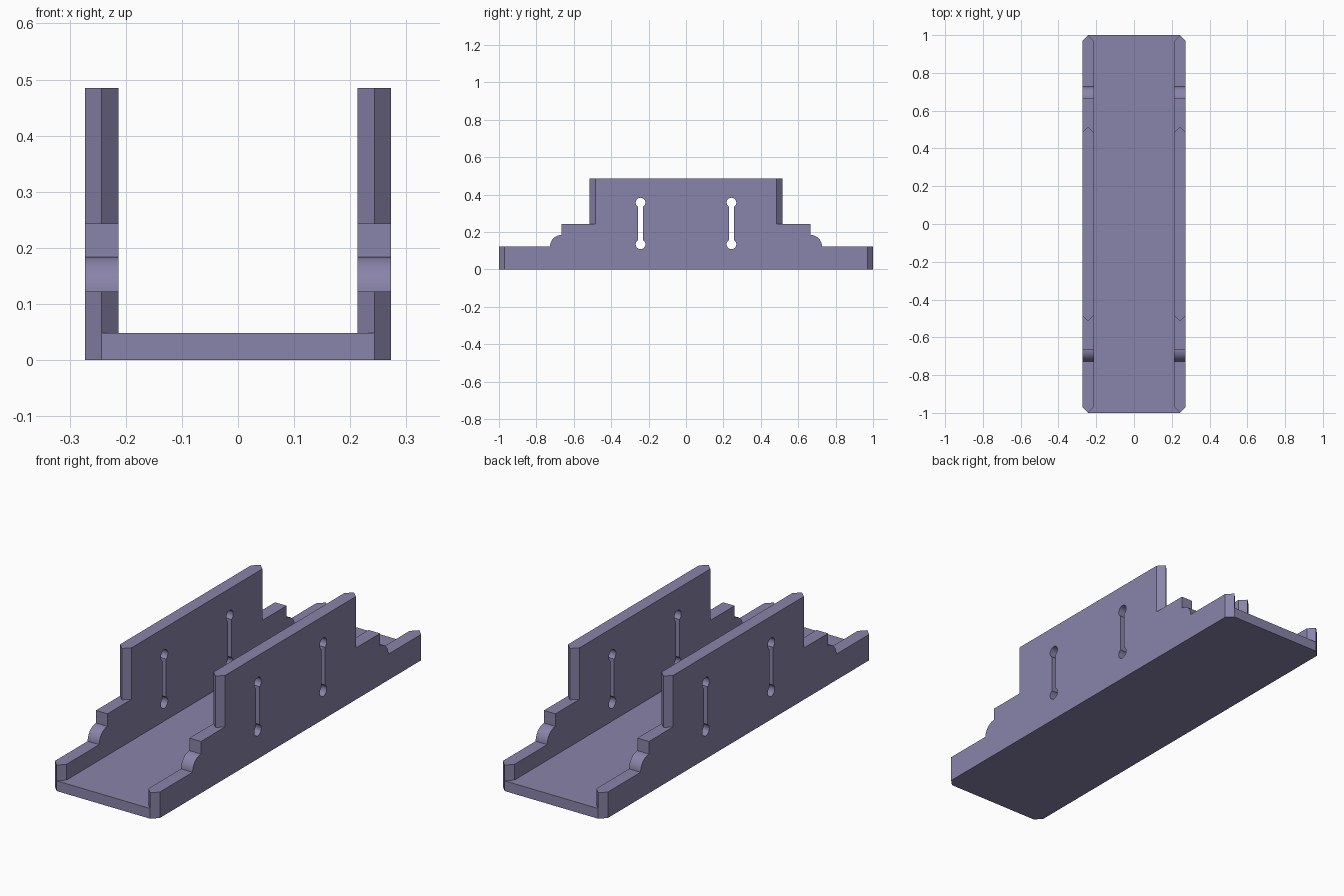
import bpy, bmesh
from math import sin, cos, radians
from mathutils import Vector

if "Cube" in bpy.data.objects:
    bpy.data.objects.remove(bpy.data.objects["Cube"])

HALF = 0.03          # half wall thickness
WALL_X = 0.243       # wall centre line


def prism(name, points, direction):
    """Extrude a closed outline of 3D points along a direction."""
    bm = bmesh.new()
    face = bm.faces.new([bm.verts.new(p) for p in points])
    ext = bmesh.ops.extrude_face_region(bm, geom=[face])
    moved = [g for g in ext["geom"] if isinstance(g, bmesh.types.BMVert)]
    bmesh.ops.translate(bm, verts=moved, vec=Vector(direction))
    bmesh.ops.recalc_face_normals(bm, faces=bm.faces)
    mesh = bpy.data.meshes.new(name)
    bm.to_mesh(mesh)
    bm.free()
    obj = bpy.data.objects.new(name, mesh)
    bpy.context.collection.objects.link(obj)
    return obj


def combine(target, other, operation):
    """Apply a boolean and delete the helper object."""
    other.hide_render = True
    mod = target.modifiers.new("bool", 'BOOLEAN')
    mod.operation, mod.solver, mod.object = operation, 'EXACT', other
    bpy.context.view_layer.objects.active = target
    bpy.ops.object.modifier_apply(modifier=mod.name)
    bpy.data.objects.remove(other)


def pointed_tier(name, x, half_len, z0, z1):
    """Wall layer whose two ends come to a point in plan."""
    e = half_len - HALF
    plan = [(0, -half_len), (HALF, -e), (HALF, e),
            (0, half_len), (-HALF, e), (-HALF, -e)]
    return prism(name, [(x + a, b, z0) for a, b in plan], (0, 0, z1 - z0))


def arc(cy, cz, r, a0, a1, n):
    return [(cy + r * cos(radians(a0 + (a1 - a0) * i / n)),
             cz + r * sin(radians(a0 + (a1 - a0) * i / n))) for i in range(n + 1)]


# stepped middle layer outline (y, z) with quarter-round shoulders
half_outline = [(0.727, 0.06)] + arc(0.665, 0.122, 0.062, 0, 90, 12) + [(0.665, 0.243)]
outline = half_outline + [(-y, z) for y, z in reversed(half_outline)]

# floor
tray = prism("mitre_box", [(-WALL_X, -1, 0), (WALL_X, -1, 0),
                           (WALL_X, 1, 0), (-WALL_X, 1, 0)], (0, 0, 0.048))

# side walls
for x in (-WALL_X, WALL_X):
    wall = pointed_tier("side_wall", x, 1.0, 0, 0.122)
    middle = prism("wall_step", [(x - HALF, y, z) for y, z in outline], (2 * HALF, 0, 0))
    combine(wall, middle, 'UNION')
    combine(wall, pointed_tier("wall_top", x, 0.515, 0.2, 0.485), 'UNION')
    combine(tray, wall, 'UNION')

# saw slots with round ends through both walls
for y in (-0.243, 0.243):
    slot = arc(y, 0.357, 0.026, -60, 240, 24) + arc(y, 0.134, 0.026, 120, 420, 24)
    cutter = prism("slot_cutter", [(-0.4, a, b) for a, b in slot], (0.8, 0, 0))
    combine(tray, cutter, 'DIFFERENCE')

# colour and shading
mat = bpy.data.materials.new("muted_violet")
mat.diffuse_color = (0.25, 0.23, 0.40, 1)
mat.use_nodes = True
mat.node_tree.nodes["Principled BSDF"].inputs["Base Color"].default_value = mat.diffuse_color
tray.data.materials.clear()
tray.data.materials.append(mat)
bpy.context.view_layer.objects.active = tray
tray.select_set(True)
bpy.ops.object.shade_smooth_by_angle(angle=radians(25))
